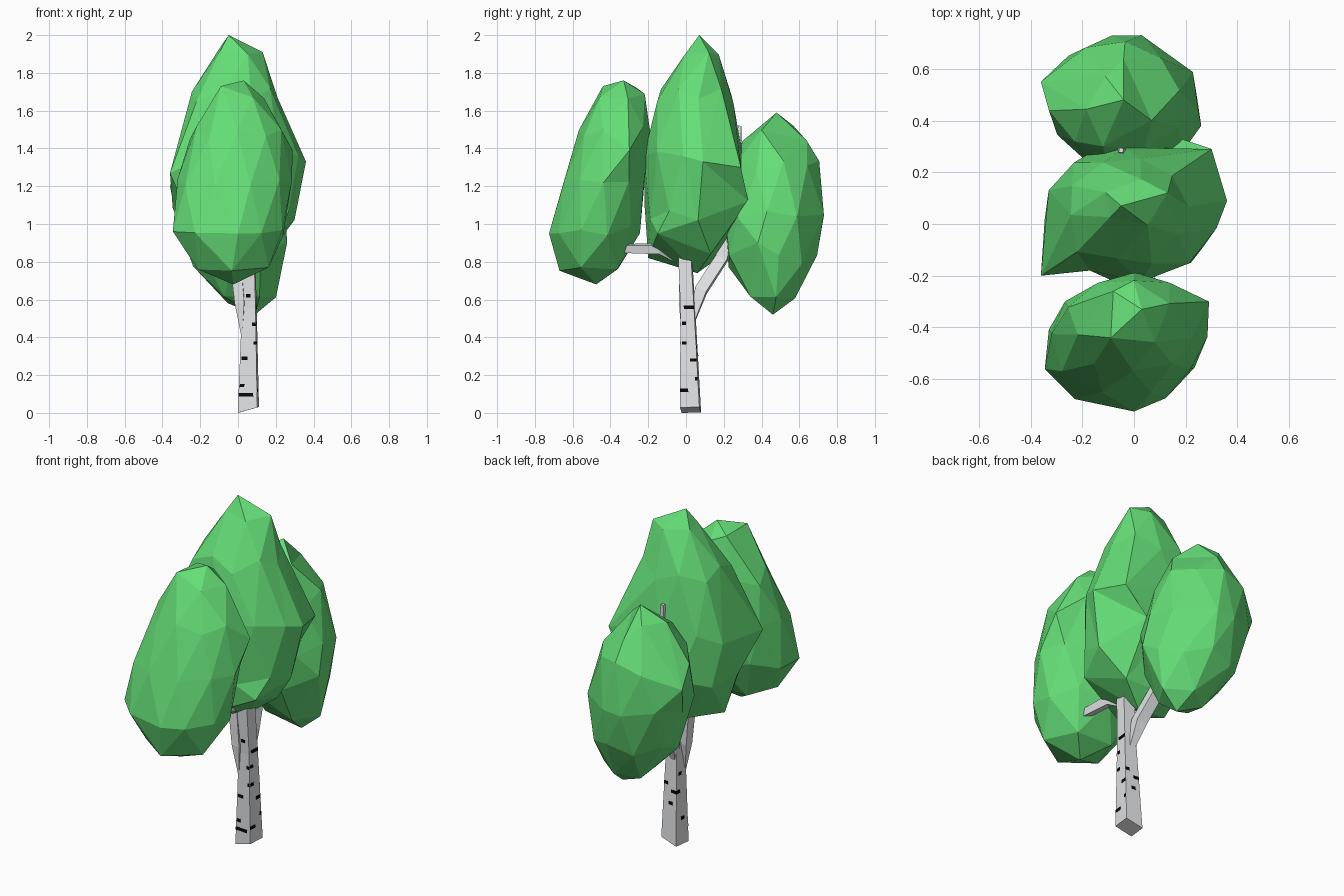
import bpy, bmesh, math, random
from mathutils import Vector

random.seed(4)


def material(name, rgb):
    m = bpy.data.materials.new(name)
    m.diffuse_color = (*rgb, 1)
    return m


GREEN = material("leaf green", (0.13, 0.73, 0.185))
BARK = material("pale bark", (0.84, 0.85, 0.87))
BLACK = material("black bark mark", (0.002, 0.002, 0.002))


def finish(bm, name, mat):
    bmesh.ops.recalc_face_normals(bm, faces=bm.faces[:])
    me = bpy.data.meshes.new(name)
    bm.to_mesh(me)
    bm.free()
    me.materials.append(mat)
    ob = bpy.data.objects.new(name, me)
    bpy.context.collection.objects.link(ob)
    return ob


def sample(rows, z):
    for a, b in zip(rows, rows[1:]):
        if z <= b[0]:
            t = max(0, (z - a[0]) / (b[0] - a[0]))
            return [p + (q - p) * t for p, q in zip(a, b)]
    return rows[-1]


# Faceted crown: icosphere reshaped to silhouette rows (z, x min, x max, y min, y max),
# then the nearest points pulled out to a few prominent corners
def crown(name, rows, turn, corners):
    bm = bmesh.new()
    bmesh.ops.create_icosphere(bm, subdivisions=2, radius=1)
    z0, z1 = rows[0][0], rows[-1][0]
    for v in bm.verts:
        pole = abs(v.co.z) > 0.99
        z = z0 + (z1 - z0) * (v.co.z + 1) / 2
        if not pole:
            z += random.uniform(-0.02, 0.02)
        _, xa, xb, ya, yb = sample(rows, z)
        a = math.atan2(v.co.y, v.co.x) + turn
        r = 0 if pole else random.uniform(1.02, 1.08)
        v.co = ((xa + xb) / 2 + r * math.cos(a) * (xb - xa) / 2,
                (ya + yb) / 2 + r * math.sin(a) * (yb - ya) / 2, z)
    free = list(bm.verts)
    for c in corners:
        v = min(free, key=lambda w: (w.co - Vector(c)).length)
        v.co = c
        free.remove(v)
    return finish(bm, name, GREEN)


crown("front_crown", [
    (0.68, -0.10, 0.05, -0.53, -0.42), (0.75, -0.21, 0.15, -0.66, -0.34),
    (0.95, -0.33, 0.24, -0.71, -0.26), (1.20, -0.32, 0.27, -0.655, -0.22),
    (1.40, -0.27, 0.28, -0.59, -0.20), (1.55, -0.21, 0.20, -0.54, -0.20),
    (1.68, -0.14, 0.13, -0.47, -0.22), (1.76, -0.05, 0.07, -0.37, -0.29)], 0.3,
    [(0.29, -0.30, 1.39), (-0.345, -0.56, 0.96), (0.0, -0.725, 0.95),
     (-0.09, -0.44, 1.73), (0.03, -0.33, 1.76), (-0.08, -0.26, 1.72)])
crown("middle_crown", [
    (0.74, -0.08, 0.12, -0.02, 0.14), (0.81, -0.22, 0.20, -0.19, 0.17),
    (0.96, -0.30, 0.28, -0.20, 0.27), (1.12, -0.33, 0.31, -0.21, 0.30),
    (1.30, -0.34, 0.33, -0.21, 0.29), (1.48, -0.29, 0.28, -0.20, 0.28),
    (1.64, -0.27, 0.21, -0.17, 0.25), (1.82, -0.18, 0.16, -0.06, 0.22),
    (1.91, -0.12, 0.12, 0.00, 0.16), (2.00, -0.09, -0.01, 0.04, 0.10)], 0.1,
    [(0.36, 0.09, 1.33), (0.30, 0.29, 1.30), (-0.36, -0.20, 1.27),
     (0.18, 0.33, 1.12), (0.13, 0.12, 1.91), (-0.33, 0.13, 1.30),
     (-0.05, -0.20, 0.82), (0.22, -0.15, 0.95)])
crown("back_crown", [
    (0.52, 0.05, 0.13, 0.42, 0.50), (0.60, -0.10, 0.19, 0.34, 0.57),
    (0.75, -0.22, 0.23, 0.24, 0.66), (0.90, -0.28, 0.25, 0.20, 0.70),
    (1.05, -0.32, 0.25, 0.21, 0.72), (1.20, -0.34, 0.22, 0.23, 0.715),
    (1.32, -0.31, 0.17, 0.26, 0.70), (1.45, -0.24, 0.10, 0.28, 0.63),
    (1.59, -0.10, 0.02, 0.43, 0.53)], 0.8,
    [(-0.36, 0.55, 1.20), (0.26, 0.38, 0.90), (0.03, 0.73, 1.05),
     (-0.04, 0.64, 1.44), (-0.12, 0.30, 1.44)])


# Tapered limbs: rings across a path of (x, y, z, radius)
SIDES = 4
PHASE = math.pi / 4 - 0.09


def limb(name, path, upright=False):
    bm = bmesh.new()
    pts = [Vector(p[:3]) for p in path]
    rings = []
    for i, p in enumerate(path):
        d = pts[min(i + 1, len(pts) - 1)] - pts[max(i - 1, 0)]
        q = Vector((0, 0, 1)).rotation_difference(d)
        ring = []
        for k in range(SIDES):
            a = 2 * math.pi * k / SIDES + PHASE
            o = Vector((math.cos(a), math.sin(a), 0)) * p[3]
            ring.append(bm.verts.new(pts[i] + (o if upright else q @ o)))
        rings.append(ring)
    for lo, hi in zip(rings, rings[1:]):
        for k in range(SIDES):
            j = (k + 1) % SIDES
            bm.faces.new((lo[k], lo[j], hi[j], hi[k]))
    bm.faces.new(rings[0])
    bm.faces.new(rings[-1])
    if upright:  # slanted cut at the foot
        for v in rings[0]:
            v.co.z = max(0, 0.28 * v.co.x)
    return finish(bm, name, BARK)


TRUNK = [(0.055, 0.024, 0, 0.073), (0.06, 0.01, 0.55, 0.051), (0.055, -0.005, 0.84, 0.048)]
limb("trunk", TRUNK, True)
limb("back_branch", [(0.055, 0.03, 0.48, 0.02), (0.03, 0.08, 0.65, 0.045),
                     (-0.01, 0.19, 0.82, 0.045), (-0.04, 0.255, 1.15, 0.045),
                     (-0.05, 0.285, 1.52, 0.012)])
limb("front_branch", [(0.02, -0.02, 0.41, 0.004), (0.01, -0.01, 0.58, 0.036),
                      (-0.01, -0.005, 0.80, 0.042), (0.05, -0.14, 0.87, 0.035),
                      (0.06, -0.36, 0.87, 0.028)])


# Bark marks: thin plates on a trunk side, from fraction s to e of its width
def trunk_corner(k, z):
    i = 0 if z < TRUNK[1][2] else 1
    a, b = TRUNK[i], TRUNK[i + 1]
    t = (z - a[2]) / (b[2] - a[2])
    x, y, r = (a[n] + (b[n] - a[n]) * t for n in (0, 1, 3))
    ang = 2 * math.pi * k / SIDES + PHASE
    return Vector((x + r * math.cos(ang), y + r * math.sin(ang), z))


marks = [(2, 0.095, 0.0, 0.8), (2, 0.145, 0.05, 0.3), (2, 0.29, 0.1, 0.45),  # front
         (2, 0.62, 0.3, 0.65), (2, 0.47, 0.75, 1.0), (2, 0.37, 0.85, 1.0),
         (3, 0.12, 0.0, 0.45), (3, 0.18, 0.85, 1.0), (3, 0.28, 0.6, 1.0),    # right
         (3, 0.37, 0.1, 0.4), (3, 0.475, 0.1, 0.4), (3, 0.56, 0.25, 1.0),
         (0, 0.35, 0.0, 0.3), (0, 0.24, 0.4, 0.7), (0, 0.31, 0.6, 1.0),      # back
         (1, 0.41, 0.2, 0.5), (1, 0.31, 0.0, 0.35), (1, 0.15, 0.4, 0.7)]     # left
bm = bmesh.new()
for k, z, s, e in marks:
    quad = []
    for zz, t in ((z - 0.009, s), (z - 0.009, e), (z + 0.009, e), (z + 0.009, s)):
        quad.append(trunk_corner(k, zz).lerp(trunk_corner(k + 1, zz), t))
    n = (quad[1] - quad[0]).cross(quad[3] - quad[0]).normalized()
    lo = [bm.verts.new(p - n * 0.001) for p in quad]
    hi = [bm.verts.new(p + n * 0.002) for p in quad]
    bm.faces.new(lo[::-1])
    bm.faces.new(hi)
    for a in range(4):
        b = (a + 1) % 4
        bm.faces.new((lo[a], lo[b], hi[b], hi[a]))
finish(bm, "bark_marks", BLACK)
